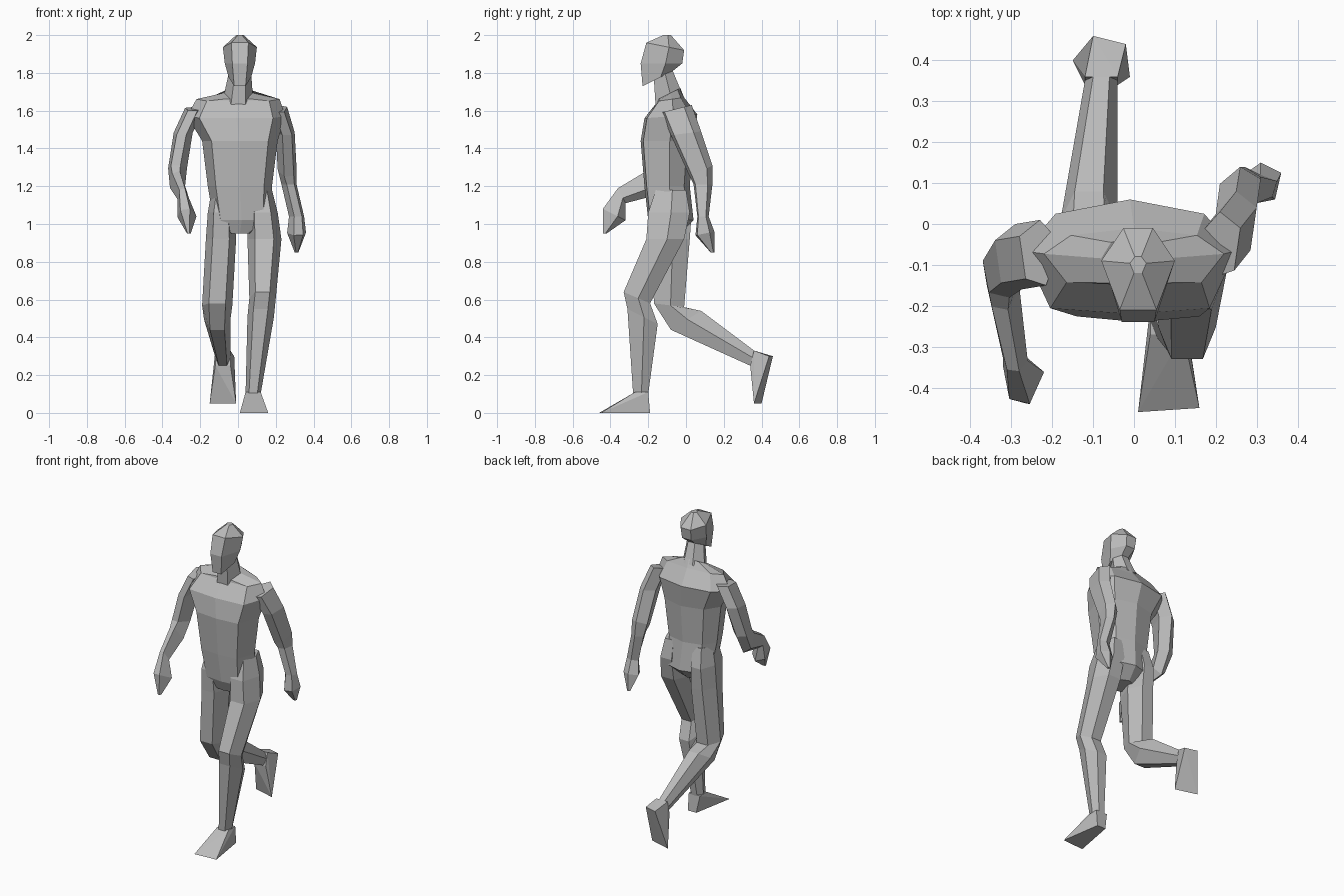
import bpy
import bmesh
from mathutils import Vector

default_cube = bpy.data.objects.get("Cube")
if default_cube:
    bpy.data.objects.remove(default_cube, do_unlink=True)

CENTIMETRE = 0.01

grey = bpy.data.materials.new("plain grey")
grey.use_nodes = True
grey.diffuse_color = (.5, .5, .5, 1)
grey.node_tree.nodes["Principled BSDF"].inputs["Base Color"].default_value = grey.diffuse_color

# Cross-sections: (sideways, front to back) in multiples of the half sizes
LEG_SECTION = [(-.55, -1), (.55, -1), (1, .1), (.5, 1), (-.5, 1), (-1, .1)]
ARM_SECTION = [(-.3, -1), (.7, -.8), (1, .5), (0, 1), (-1, .3)]
HEAD_SECTION = [(-.5, -1), (.5, -1), (1, .2), (.4, 1), (-.4, 1), (-1, .2)]
TORSO_SECTION = [(-.75, -.9), (0, -1), (.75, -.9), (1, .1),
                 (.7, .75), (0, 1), (-.7, .75), (-1, .1)]


def finish(mesh_builder, name):
    """Turn a bmesh into a flat-shaded grey object."""
    bmesh.ops.recalc_face_normals(mesh_builder, faces=mesh_builder.faces)
    mesh = bpy.data.meshes.new(name)
    mesh_builder.to_mesh(mesh)
    mesh_builder.free()
    mesh.materials.append(grey)
    part = bpy.data.objects.new(name, mesh)
    bpy.context.collection.objects.link(part)
    return part


def loft(name, section, rings, mirrored=False):
    """Skin a limb through rings of (x, y, z, half width, depth y, depth z)."""
    builder = bmesh.new()
    side = -1 if mirrored else 1
    loops = []
    for x, y, z, width, depth, tilt in rings:
        centre = Vector((x, y, z))
        across = Vector((width * side, 0, 0))
        along = Vector((0, depth, tilt))
        loops.append([builder.verts.new((centre + across * u + along * v) * CENTIMETRE)
                      for u, v in section])
    count = len(section)
    for lower, upper in zip(loops, loops[1:]):
        for i in range(count):
            j = (i + 1) % count
            builder.faces.new((lower[i], lower[j], upper[j], upper[i]))
    builder.faces.new(loops[0])
    builder.faces.new(loops[-1])
    return finish(builder, name)


def wedge(name, points):
    """Wrap a faceted solid tightly around a few corner points."""
    builder = bmesh.new()
    corners = [builder.verts.new(Vector(point) * CENTIMETRE) for point in points]
    result = bmesh.ops.convex_hull(builder, input=corners)
    unused = [item for item in result["geom_interior"]
              if isinstance(item, bmesh.types.BMVert)]
    bmesh.ops.delete(builder, geom=unused, context="VERTS")
    return finish(builder, name)


# Torso from the crotch up to the base of the neck
loft("torso", TORSO_SECTION, [
    (1, -10, 95, 6, 7, 0),
    (2, -8, 102, 15, 12, 0),
    (1, -10, 120, 17, 12, 0),
    (1, -10, 144, 20, 14, 0),
    (-1, -8, 157, 26, 14, 1),
    (0, -8, 166, 22, 7, 1),
    (0, -9, 169, 8, 6, 3),
])

# Neck and head
loft("neck", HEAD_SECTION, [
    (0, -9, 165, 8, 7, 4),
    (1, -12, 179, 6, 5, 2),
])
loft("head", HEAD_SECTION, [
    (1, -15, 177, 6, 8, 4),
    (1, -13, 185, 8, 11, 0),
    (1, -11, 194, 9, 10, -2),
    (1, -10, 200, 2, 2, 0),
])

# Planted left leg
loft("left_leg", LEG_SECTION, [
    (12, -8, 118, 6, 8, 0),
    (13, -9, 106, 8, 11, 0),
    (14, -11, 92, 9, 10, 0),
    (13, -26, 61, 7, 7, -3),
    (12, -23, 51, 7, 8, -4),
    (8, -24, 10, 4, 4, 0),
])
wedge("left_foot", [
    (4, -27, 11), (12, -27, 11), (12, -20, 11), (4, -20, 11),
    (6, -19, 0), (12, -19, 0), (1, -46, 0), (16, -45, 0),
])

# Right leg bent back at the knee
loft("right_leg", LEG_SECTION, [
    (-8, -8, 118, 6, 8, 0),
    (-9, -8, 106, 7, 11, 0),
    (-9, -8, 92, 8, 10, 0),
    (-11, -9, 57, 8, 8, -1),
    (-11, 0, 49, 7, 8, 5),
    (-8, 35, 29, 4, 1, 4),
])
wedge("right_foot", [
    (-12, 34, 25), (-4, 34, 25), (-12, 36, 33), (-4, 36, 33),
    (-10, 46, 30), (-2, 44, 30), (-15, 40, 5), (-1, 36, 5),
])

# Left arm swung back, ending in a pointed hand
loft("left_arm", ARM_SECTION, [
    (21, -5, 161, 5, 8, 2),
    (25, 0, 148, 5, 8, 1),
    (26, 8, 128, 5, 6, 3),
    (27, 9, 121, 4, 5, 0),
    (31, 9, 104, 4, 3, 0),
    (31, 10, 95, 5, 5, 1),
    (31, 14, 85, 1, 1, 0),
])

# Right arm swung forward
loft("right_arm", ARM_SECTION, [
    (-23, -7, 161, 5, 8, 1),
    (-29, -8, 148, 5, 8, 1),
    (-32, -12, 130, 5, 6, -1),
    (-32, -17, 122, 4, 4, -6),
    (-29, -34, 115, 3, 2, -4),
    (-27, -38, 105, 5, 6, -3),
    (-26, -43, 95, 1, 1, 0),
], mirrored=True)
